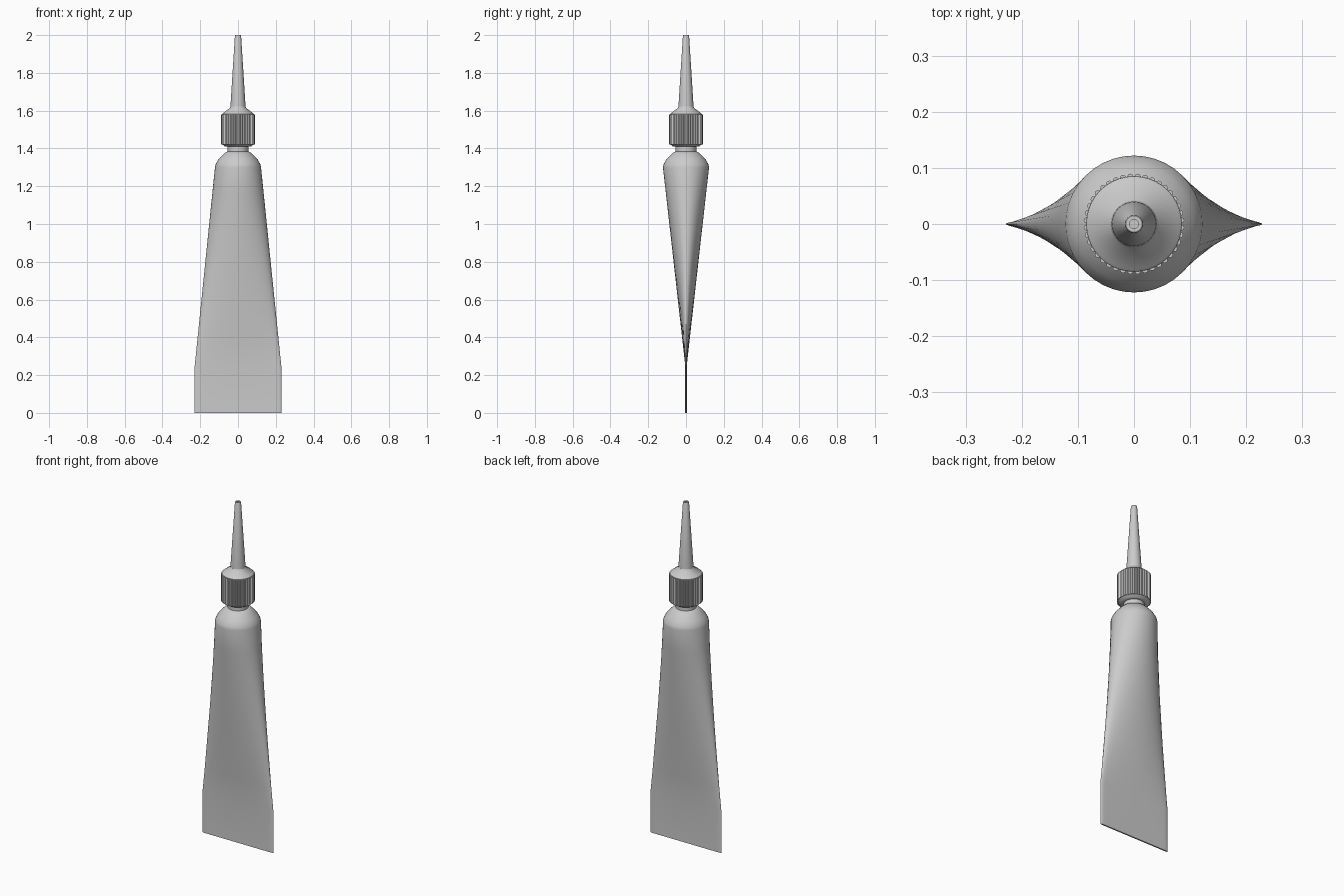
import bpy, bmesh
from math import sin, cos, pi, radians

if "Cube" in bpy.data.objects:
    bpy.data.objects.remove(bpy.data.objects["Cube"])


def loft(name, rings, angle=30):
    """Skin a list of equal-length point rings and cap both ends."""
    bm = bmesh.new()
    loops = [[bm.verts.new(p) for p in ring] for ring in rings]
    n = len(loops[0])
    for a, b in zip(loops, loops[1:]):
        for i in range(n):
            j = (i + 1) % n
            bm.faces.new((a[i], a[j], b[j], b[i]))
    bm.faces.new(loops[0][::-1])
    bm.faces.new(loops[-1])
    bmesh.ops.recalc_face_normals(bm, faces=bm.faces)
    mesh = bpy.data.meshes.new(name)
    bm.to_mesh(mesh)
    bm.free()
    obj = bpy.data.objects.new(name, mesh)
    bpy.context.collection.objects.link(obj)
    bpy.ops.object.select_all(action='DESELECT')
    obj.select_set(True)
    bpy.context.view_layer.objects.active = obj
    bpy.ops.object.shade_smooth_by_angle(angle=radians(angle))
    return obj


def circle(r, z, n=32):
    return [(r * cos(2 * pi * i / n), r * sin(2 * pi * i / n), z) for i in range(n)]


def lathe(name, profile, n=32, angle=30):
    return loft(name, [circle(r, z, n) for r, z in profile], angle)


# Tube body: flat crimped end blending straight into the round shoulder
def crimp(z, n=40):
    return [(0.229 * cos(2 * pi * i / n),
             0.004 * max(-1, min(1, 3 * sin(2 * pi * i / n))), z) for i in range(n)]


def blend(t):
    low, high = crimp(0.25), circle(0.122, 1.3, 40)
    return [tuple(a + (b - a) * t for a, b in zip(p, q)) for p, q in zip(low, high)]


shoulder = [(0.119, 1.315), (0.105, 1.34), (0.085, 1.362), (0.07, 1.377), (0.055, 1.384)]
loft("tube_body", [crimp(0)] + [blend(i / 8) for i in range(9)]
     + [circle(r, z, 40) for r, z in shoulder], 40)

# Threaded neck between the shoulder and the cap
lathe("neck", [(0.055, 1.375), (0.055, 1.425)])

# Cap core with chamfered underside and sloped top
lathe("cap", [(0.066, 1.409), (0.07, 1.411), (0.085, 1.422), (0.085, 1.582),
              (0.08, 1.587), (0.043, 1.614), (0.04, 1.622)], 40, 35)

# Grip ribs around the cap: rounded teeth in one closed band
TEETH = 40


def rib_ring(z, height):
    pts = []
    for i in range(TEETH * 4):
        r = 0.084 + height * (0, 0.75, 1, 0.75)[i % 4]
        a = 2 * pi * i / (TEETH * 4)
        pts.append((r * cos(a), r * sin(a), z))
    return pts


loft("cap_ribs", [rib_ring(1.422, 0.006), rib_ring(1.579, 0.006)], 30)

# Tapered nozzle with a small opening at the tip
lathe("nozzle", [(0.04, 1.615), (0.039, 1.64), (0.0165, 1.995), (0.0145, 2.0),
                 (0.008, 2.0), (0.008, 1.98)])
